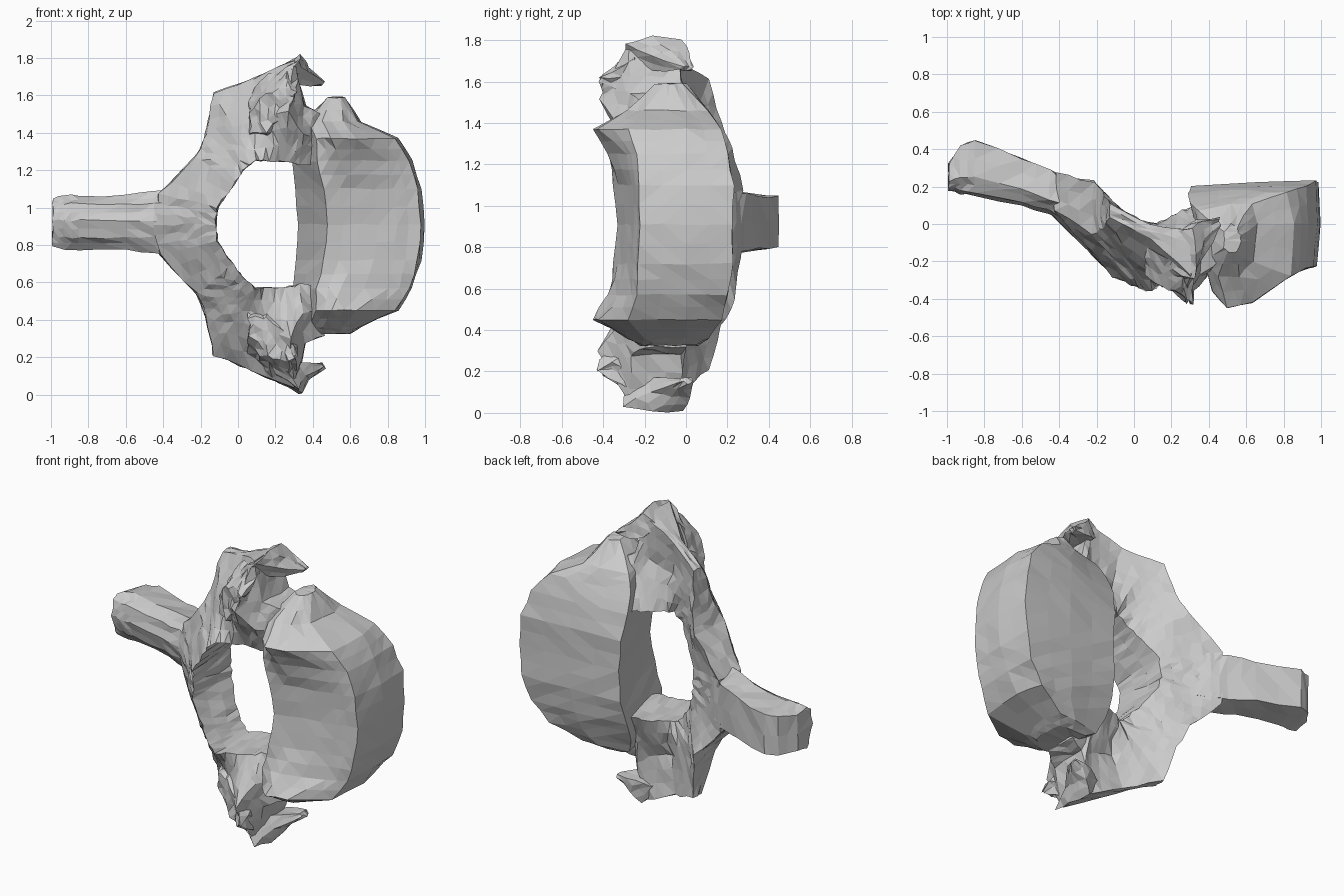
import bpy, bmesh, random
from mathutils import Vector

if "Cube" in bpy.data.objects:
    bpy.data.objects.remove(bpy.data.objects["Cube"])

random.seed(4)
MID = 0.91  # height of the mirror plane


def flip(section):
    return [(x, y, 2 * MID - z) for x, y, z in section]


def loft(name, sections, cuts=0, jitter=0.0):
    """Skin a row of equal-sized closed sections and cap both ends."""
    bm = bmesh.new()
    rings = [[bm.verts.new(p) for p in s] for s in sections]
    n = len(rings[0])
    for a, b in zip(rings, rings[1:]):
        for i in range(n):
            j = (i + 1) % n
            bm.faces.new((a[i], a[j], b[j], b[i]))
    bm.faces.new(rings[0][::-1])
    bm.faces.new(rings[-1])
    if cuts:
        bmesh.ops.subdivide_edges(bm, edges=bm.edges[:], cuts=cuts, use_grid_fill=True)
    bmesh.ops.triangulate(bm, faces=bm.faces[:])
    for v in bm.verts:
        v.co += Vector([random.uniform(-jitter, jitter) for _ in range(3)])
    bmesh.ops.recalc_face_normals(bm, faces=bm.faces[:])
    me = bpy.data.meshes.new(name)
    bm.to_mesh(me)
    bm.free()
    ob = bpy.data.objects.new(name, me)
    bpy.context.collection.objects.link(ob)
    return ob


# Vertebral body: plan outlines (x, y) stacked from the middle to the top
plans = [
    (0.91, [(.48, -.33), (.65, -.29), (.85, -.25), (.98, -.22), (1.0, 0), (.99, .22), (.65, .22), (.32, .20)]),
    (1.10, [(.46, -.35), (.62, -.31), (.83, -.26), (.96, -.23), (.98, 0), (.97, .23), (.65, .22), (.31, .20)]),
    (1.25, [(.42, -.36), (.55, -.38), (.80, -.29), (.92, -.24), (.93, 0), (.92, .20), (.62, .20), (.29, .16)]),
    (1.37, [(.42, -.36), (.50, -.45), (.63, -.42), (.84, -.28), (.86, 0), (.82, .17), (.60, .16), (.30, .11)]),
    (1.46, [(.38, -.20), (.45, -.28), (.56, -.28), (.64, -.20), (.66, 0), (.63, .11), (.52, .11), (.34, .07)]),
]
tip = [(.48, -.13), (.50, -.15), (.55, -.15), (.57, -.10), (.57, -.06), (.55, -.02), (.52, 0), (.48, -.04)]
base = [(.40, -.18), (.47, -.22), (.54, -.21), (.59, -.15), (.60, -.05), (.58, .04), (.50, .06), (.40, .05)]
stack = [[(x, y, z) for x, y in pts] for z, pts in plans]
upper = stack + [[(x, y, 1.59) for x, y in tip]]
lower = [flip(s) for s in stack + [[(x, y, 1.495) for x, y in base]]]
loft("vertebral_body", lower[:0:-1] + upper, 1, 0.004)

# Neural arch: inner edge (x, z, y front, y back), outer edge, front bulge, back hollow
stations = [
    ((-.12, .91, -.27, .10), (-.45, .91, .06, .27), 0, 0),
    ((-.11, 1.00, -.28, .09), (-.42, 1.07, .07, .27), 0, 0),
    ((-.03, 1.12, -.32, .03), (-.22, 1.28, -.05, .23), 0, 0),
    ((.03, 1.20, -.35, -.01), (-.17, 1.40, -.02, .17), 0, 0),
    ((.09, 1.25, -.36, -.02), (-.13, 1.61, .03, .11), -.01, 0),
    ((.17, 1.25, -.31, .03), (.08, 1.69, -.07, .00), -.10, -.06),
    ((.25, 1.25, -.27, .07), (.30, 1.79, -.27, -.03), -.15, -.06),
    ((.33, 1.23, -.25, .10), (.36, 1.54, -.27, -.02), -.07, -.01),
    ((.44, 1.24, -.20, .10), (.46, 1.50, -.20, .00), 0, 0),
]


def arch_section(inner, outer, bulge, hollow):
    xi, zi, fi, bi = inner
    xo, zo, fo, bo = outer
    xm, zm = (xi + xo) / 2, (zi + zo) / 2
    return [(xi, fi, zi), (xm, (fi + fo) / 2 + bulge, zm), (xo, fo, zo),
            (xo, bo, zo), (xm, (bi + bo) / 2 + hollow, zm), (xi, bi, zi)]


half = [arch_section(*s) for s in stations]
loft("neural_arch", [flip(s) for s in half[:0:-1]] + half, 2, 0.008)

# Spinous process: x, y front, y back, half height
process = []
for x, f, b, h in [(-.99, .18, .32, .13), (-.93, .16, .42, .145), (-.85, .15, .45, .145),
                   (-.60, .10, .35, .145), (-.45, .05, .285, .165), (-.36, .01, .24, .17),
                   (-.24, -.10, .15, .14)]:
    m = f + (b - f) * 0.35
    process.append([(x, f, .93), (x, f + .02, 1.02), (x, m, .92 + h), (x, b, .92 + h * .85),
                    (x, b, .92 - h * .85), (x, m, .92 - h), (x, f + .03, .84)])
loft("spinous_process", process, 1, 0.006)

# Hooked tips curling over the side openings
hook = []
for x, z, f, b, t in [(.20, 1.68, -.24, -.06, .05), (.32, 1.755, -.30, -.02, .06),
                      (.37, 1.70, -.17, .02, .045), (.46, 1.665, -.03, .03, .01)]:
    hook.append([(x - t, f, z - t), (x, f, z + t * .5), (x + t * .3, (f + b) / 2, z + t),
                 (x, b, z + t * .9), (x - t, b, z - t)])
for name, row in (("upper_hook", hook), ("lower_hook", [flip(s) for s in hook])):
    loft(name, row, 1, 0.008)

# Knobbly joint facets on the front of the arch
joint = []
for x, f, z0, z1 in [(.06, -.28, 1.34, 1.55), (.16, -.33, 1.34, 1.66),
                     (.26, -.38, 1.42, 1.70), (.31, -.42, 1.54, 1.66)]:
    joint.append([(x, f + .16, z0 - .04), (x, f, z0 + .07), (x, f, z1 - .05), (x, f + .16, z1 + .05)])
for name, row in (("upper_joint", joint), ("lower_joint", [flip(s) for s in joint])):
    loft(name, row, 2, 0.012)
